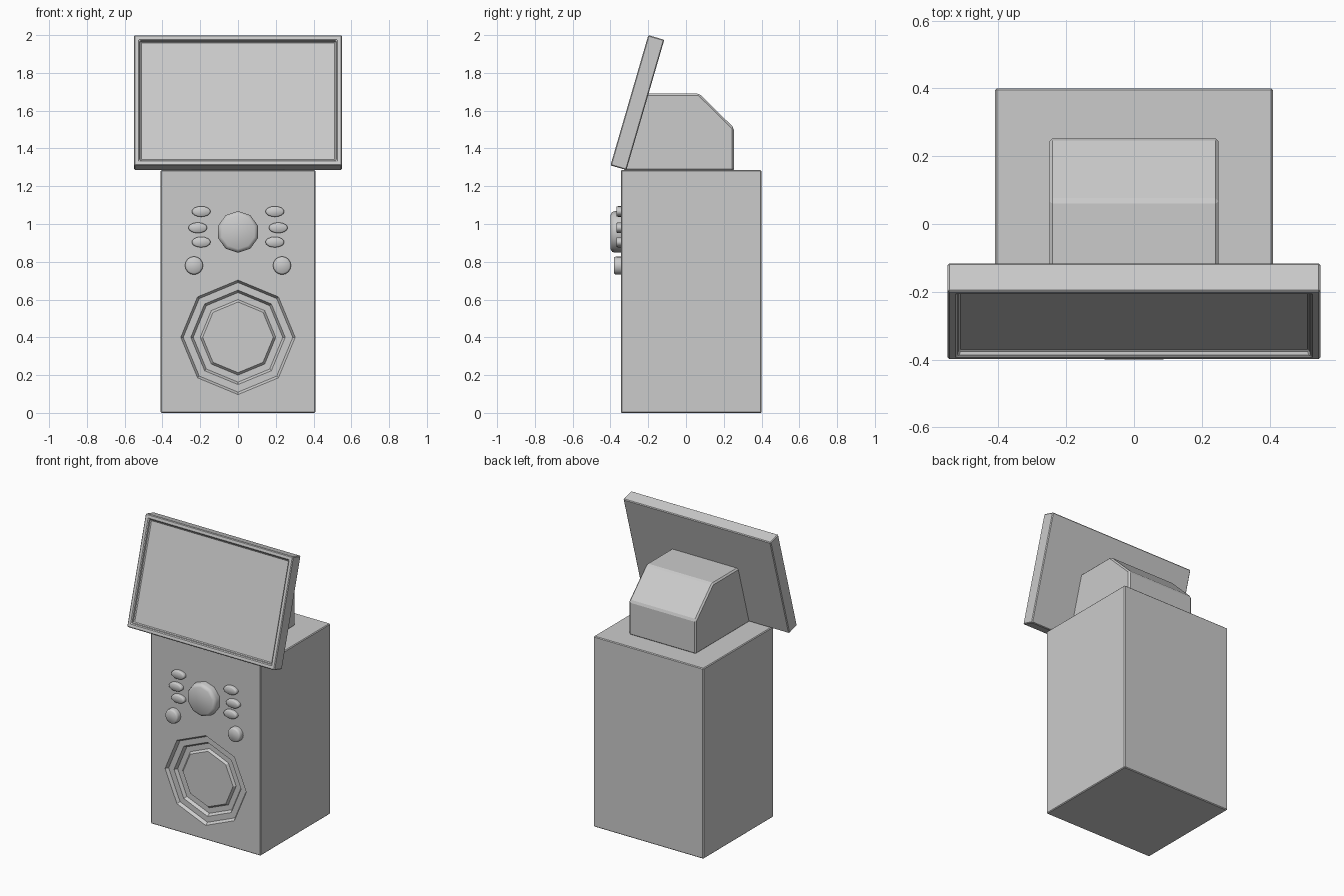
import bpy, bmesh, math
from mathutils import Vector, Matrix

if "Cube" in bpy.data.objects:
    bpy.data.objects.remove(bpy.data.objects["Cube"])

FRONT = -0.345


def finish(name, bm, bevel=0.0, smooth=None):
    bmesh.ops.recalc_face_normals(bm, faces=bm.faces)
    me = bpy.data.meshes.new(name)
    bm.to_mesh(me)
    bm.free()
    ob = bpy.data.objects.new(name, me)
    bpy.context.collection.objects.link(ob)
    bpy.ops.object.select_all(action='DESELECT')
    ob.select_set(True)
    bpy.context.view_layer.objects.active = ob
    if smooth:
        bpy.ops.object.shade_smooth_by_angle(angle=math.radians(smooth))
    if bevel:
        mod = ob.modifiers.new("bevel", 'BEVEL')
        mod.width = bevel
        mod.segments = 1
        mod.limit_method = 'ANGLE'
        bpy.ops.object.modifier_apply(modifier="bevel")
    return ob


def box(size, centre):
    bm = bmesh.new()
    bmesh.ops.create_cube(bm, size=1)
    bmesh.ops.scale(bm, vec=size, verts=bm.verts)
    bmesh.ops.translate(bm, vec=centre, verts=bm.verts)
    return bm


def rings(x, z, profile, sides, sx=1.0, sz=1.0):
    """Capped loft along y; profile is a list of (radius, y), first vertex on top."""
    bm = bmesh.new()
    loops = []
    for r, y in profile:
        loops.append([bm.verts.new((x + sx * r * math.sin(2 * math.pi * i / sides), y,
                                    z + sz * r * math.cos(2 * math.pi * i / sides)))
                      for i in range(sides)])
    for a, b in zip(loops, loops[1:]):
        for i in range(sides):
            j = (i + 1) % sides
            bm.faces.new((a[i], a[j], b[j], b[i]))
    bm.faces.new(loops[0])
    bm.faces.new(loops[-1])
    return bm


def button(name, x, z, w, h, height, sides):
    """Rounded-edge button standing out of the front panel."""
    top = FRONT - height
    prof = [(1, FRONT + 0.01), (1, top + height * 0.4),
            (0.95, top + height * 0.15), (0.82, top)]
    return finish(name, rings(x, z, prof, sides, w, h), smooth=50)


# Cabinet with a stepped octagonal speaker cut into the front
cabinet = finish("cabinet", box((0.82, 0.745, 1.285), (0, 0.0275, 0.6425)), bevel=0.005)
steps = [(0.303, -0.03), (0.303, 0.0), (0.29, 0.02), (0.25, 0.02),
         (0.237, 0.04), (0.2, 0.04), (0.187, 0.025)]
cutter = finish("speaker_cutter", rings(0, 0.4, [(r, FRONT + d) for r, d in steps], 8))
cutter.hide_render = True
bpy.context.view_layer.objects.active = cabinet
mod = cabinet.modifiers.new("speaker", 'BOOLEAN')
mod.object = cutter
mod.operation = 'DIFFERENCE'
mod.solver = 'EXACT'
bpy.ops.object.modifier_apply(modifier="speaker")
bpy.data.objects.remove(cutter)

# Dial and buttons
button("main_dial", 0, 0.958, 0.11, 0.11, 0.055, 10)
for side, s in (("left", -1), ("right", 1)):
    for i, (x, z) in enumerate(((0.195, 1.066), (0.213, 0.98), (0.195, 0.904))):
        button(f"oval_button_{side}_{i + 1}", s * x, z, 0.05, 0.028, 0.024, 16)
    button(f"round_button_{side}", s * 0.233, 0.78, 0.048, 0.048, 0.037, 16)

# Screen housing: sloped-back block behind the screen
bm = bmesh.new()
outline = [(-0.33, 1.28), (0.253, 1.28), (0.253, 1.51), (0.07, 1.69), (-0.22, 1.69)]
face = bm.faces.new([bm.verts.new((-0.25, y, z)) for y, z in outline])
ext = bmesh.ops.extrude_face_region(bm, geom=[face])
bmesh.ops.translate(bm, vec=(0.5, 0, 0),
                    verts=[v for v in ext["geom"] if isinstance(v, bmesh.types.BMVert)])
finish("screen_housing", bm, bevel=0.01)

# Tilted screen with a recessed panel
bm = box((1.1, 0.088, 0.718), (0, 0, 0))
bmesh.ops.recalc_face_normals(bm, faces=bm.faces)
front = min(bm.faces, key=lambda f: f.calc_center_median().y)
bmesh.ops.inset_region(bm, faces=[front], thickness=0.04)
bmesh.ops.inset_region(bm, faces=[front], thickness=0.007, depth=-0.02)
bmesh.ops.transform(bm, verts=bm.verts,
                    matrix=Matrix.Translation((0, -0.2575, 1.6428))
                    @ Matrix.Rotation(math.radians(-16.2), 4, 'X'))
finish("screen", bm, bevel=0.005)
